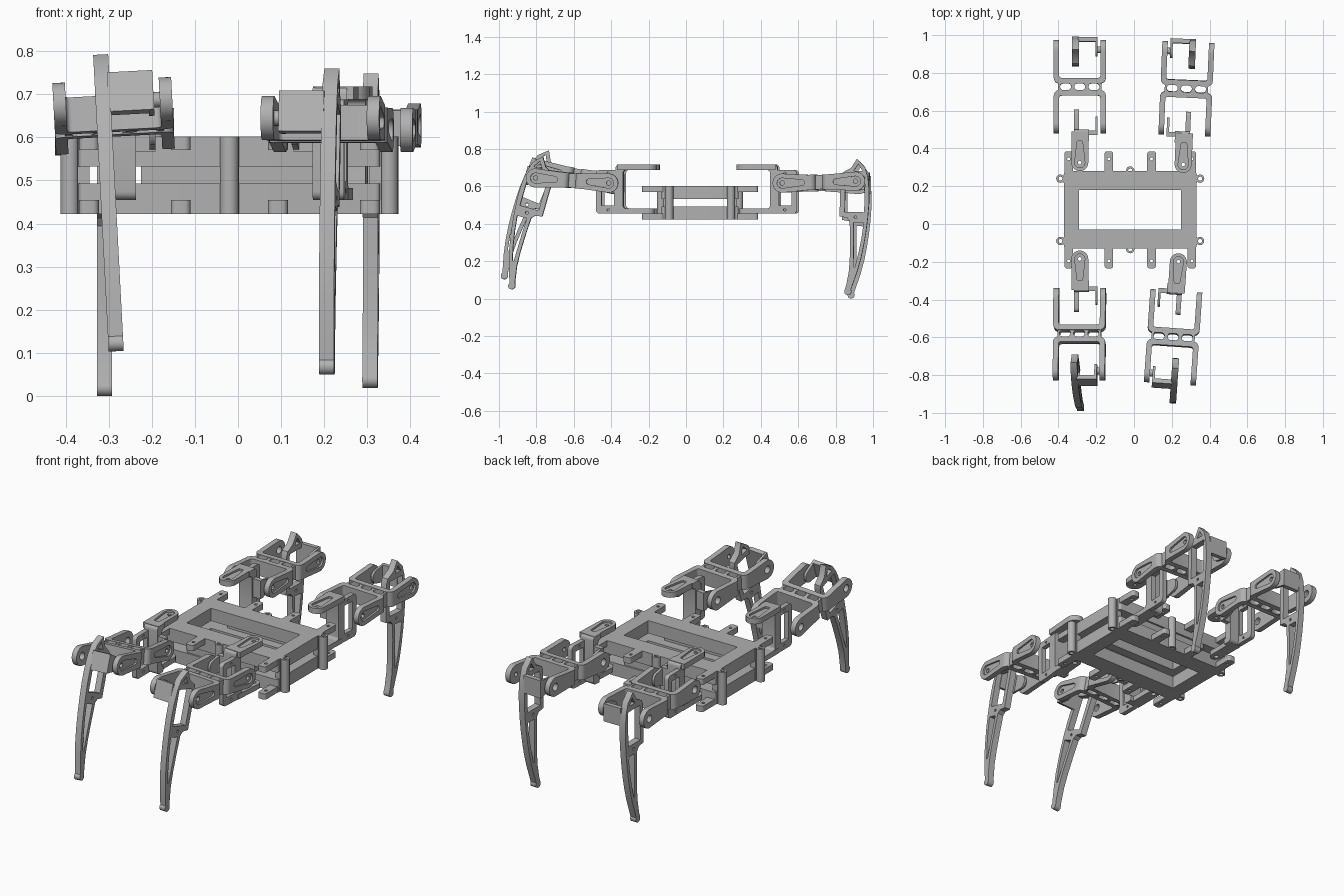
import bpy, bmesh, math
from mathutils import Matrix, Vector

if "Cube" in bpy.data.objects:
    bpy.data.objects.remove(bpy.data.objects["Cube"])

grey = bpy.data.materials.new("plastic_grey")
grey.diffuse_color = (0.44, 0.44, 0.44, 1)
grey.use_nodes = True
grey.node_tree.nodes["Principled BSDF"].inputs["Base Color"].default_value = grey.diffuse_color

# Local plane -> 3D axes (first outline axis, second outline axis, thickness axis)
PLANES = {"xy": (0, 1, 2), "xz": (0, 2, 1), "yz": (1, 2, 0)}


def plate(name, loops, plane, lo, hi, M=Matrix()):
    """Extrude an outline (first loop) with holes (other loops) from lo to hi."""
    cu = bpy.data.curves.new(name, 'CURVE')
    cu.dimensions = '2D'
    cu.fill_mode = 'BOTH'
    cu.extrude = (hi - lo) / 2
    for loop in loops:
        sp = cu.splines.new('POLY')
        sp.points.add(len(loop) - 1)
        for p, (a, b) in zip(sp.points, loop):
            p.co = (a, b, 0, 1)
        sp.use_cyclic_u = True
    tmp = bpy.data.objects.new(name + "_outline", cu)
    me = bpy.data.meshes.new_from_object(tmp)
    bpy.data.objects.remove(tmp)
    me.name = name
    bm = bmesh.new()
    bm.from_mesh(me)
    i, j, k = PLANES[plane]
    for v in bm.verts:
        q = Vector((0, 0, 0))
        q[i], q[j], q[k] = v.co.x, v.co.y, v.co.z + (lo + hi) / 2
        v.co = M @ q
    bmesh.ops.remove_doubles(bm, verts=bm.verts, dist=1e-5)
    bmesh.ops.recalc_face_normals(bm, faces=bm.faces)
    bm.to_mesh(me)
    bm.free()
    me.materials.clear()
    me.materials.append(grey)
    ob = bpy.data.objects.new(name, me)
    bpy.context.collection.objects.link(ob)
    return ob


def arc(cx, cy, r, a0, a1, n=10):
    return [(cx + r * math.cos(math.radians(a0 + (a1 - a0) * t / n)),
             cy + r * math.sin(math.radians(a0 + (a1 - a0) * t / n))) for t in range(n + 1)]


def circle(cx, cy, r, n=20):
    return arc(cx, cy, r, 0, 360, n)[:-1]


def rect(x0, y0, x1, y1, r=0.0):
    if r == 0:
        return [(x0, y0), (x1, y0), (x1, y1), (x0, y1)]
    return (arc(x1 - r, y0 + r, r, -90, 0, 5) + arc(x1 - r, y1 - r, r, 0, 90, 5)
            + arc(x0 + r, y1 - r, r, 90, 180, 5) + arc(x0 + r, y0 + r, r, 180, 270, 5))


def horn(cx):
    """Tapered slot: wide at the joint, narrow towards the middle of the part."""
    return [(cx + x, y) for x, y in arc(0, 0, 0.027, 90, 270) + arc(0.105, 0, 0.015, -90, 90, 6)]


# ---------------------------------------------------------------- body
CX, CY = -0.02, 0.075
for name, z0, z1, p0, p1 in (("lower", 0.425, 0.495, 0.425, 0.457),
                             ("upper", 0.535, 0.605, 0.573, 0.605)):
    plate(name + "_body_frame",
          [rect(-0.37, -0.13, 0.33, 0.28, 0.012), rect(-0.29, -0.03, 0.25, 0.18)], "xy", z0, z1)
    for sy in (-1, 1):
        for i, dx in enumerate((-0.326, -0.113, 0.113, 0.326)):
            x = CX + dx
            ya, yb = sorted((CY + sy * 0.19, CY + sy * 0.31))
            plate(f"{name}_prong_{i}_{sy}",
                  [rect(x - 0.023, ya, x + 0.023, yb, 0.014),
                   circle(x, CY + sy * 0.27, 0.008, 12)], "xy", p0, p1)

# Hollow posts joining both frames, each with a short neck
for i, (x, y) in enumerate([(CX + sx * 0.37, CY + sy * 0.165) for sx in (-1, 1) for sy in (-1, 1)]
                           + [(CX, CY - 0.208), (CX, CY + 0.208)]):
    plate(f"body_post_{i}", [circle(x, y, 0.022), circle(x, y, 0.011, 14)], "xy", 0.425, 0.605)
    if i < 4:
        xa, xb = sorted((x - math.copysign(0.017, x), x - math.copysign(0.045, x)))
        plate(f"body_post_neck_{i}", [rect(xa, y - 0.022, xb, y + 0.022)], "xy", 0.425, 0.605)
for sy in (-1, 1):
    ya, yb = sorted((CY + sy * 0.155, CY + sy * 0.195))
    plate(f"body_spacer_{sy}", [rect(-0.225, ya, 0.185, yb)], "xy", 0.49, 0.54)


# ---------------------------------------------------------------- legs
L = 0.393      # distance between the two pivots of a link


def rot(deg, axis):
    return Matrix.Rotation(math.radians(deg), 4, axis)


def hip(n, M):
    """C bracket on the vertical axis, with servo frame on its outer end."""
    out = arc(0, 0, 0.045, 90, 270) + [(0.165, -0.045), (0.165, 0.045)]
    plate(n + "hip_top_arm", [out, circle(0, 0, 0.01, 12)], "xy", 0.69, 0.71, M)
    plate(n + "hip_top_arm_face", [out, horn(0)], "xy", 0.71, 0.72, M)
    low = arc(0, 0, 0.032, 90, 270) + [(0.16, -0.032), (0.16, 0.032)]
    plate(n + "hip_bottom_arm", [low, circle(0, 0, 0.013, 14)], "xy", 0.457, 0.485, M)
    col = ([(0.125, 0.457)] + arc(0.155, 0.477, 0.02, -90, 0, 5) + arc(0.155, 0.70, 0.02, 0, 90, 5)
           + [(0.115, 0.72), (0.115, 0.69)] + arc(0.12, 0.675, 0.015, 90, 0, 4)
           + arc(0.12, 0.50, 0.015, 0, -90, 4))
    plate(n + "hip_column", [col], "xz", -0.05, 0.03, M)
    plate(n + "hip_servo_frame",
          [rect(0.15, 0.457, 0.28, 0.69, 0.02), rect(0.183, 0.50, 0.25, 0.655),
           circle(0.215, 0.478, 0.007, 10), circle(0.215, 0.672, 0.007, 10)], "xz", 0.004, 0.03, M)
    plate(n + "hip_cross_plate", [rect(0.145, 0.57, 0.17, 0.67)], "xz", -0.095, 0.01, M)
    plate(n + "hip_pin_tab",
          [[(0.15, 0.57)] + arc(0.205, 0.62, 0.04, -60, 60) + [(0.15, 0.67)]], "xz", -0.095, -0.082, M)


def link(n, M, side):
    """Two U brackets back to back; side is the one carrying the horn slots."""
    W, T, H = 0.138, 0.029, 0.041
    for end, base, s in (("inner", 0.0, 1), ("outer", L, -1)):
        P = M @ Matrix.Translation((base, 0, 0)) @ Matrix.Diagonal((s, side, 1, 1))
        arm = arc(0, 0, 0.051, 80, 280, 14) + [(0.135, -H), (0.135, H)]
        # One arm with a recessed horn slot, the other with a plain pin hole
        plate(f"{n}{end}_horn_arm", [arm, circle(0, 0, 0.012, 12)], "xz", W - T, W - 0.01, P)
        plate(f"{n}{end}_horn_arm_face", [arm, horn(0)], "xz", W - 0.01, W, P)
        plate(f"{n}{end}_pin_arm", [arm, circle(0, 0, 0.02)], "xz", -W, T - W, P)
        # Rounded bridge closing the U
        r, x1 = 0.03, 0.179
        bridge = ([(0.13, -W)] + arc(x1 - r, r - W, r, -90, 0, 6) + arc(x1 - r, W - r, r, 0, 90, 6)
                  + [(0.13, W), (0.13, W - T)] + arc(0.138, W - T - 0.012, 0.012, 90, 0, 4)
                  + arc(0.138, T - W + 0.012, 0.012, 0, -90, 4) + [(0.13, T - W)])
        plate(f"{n}{end}_bridge", [bridge], "xy", -H, H, P)
    # Perforated web between both brackets
    holes = [rect(v - 0.029, L / 2 - 0.0175, v + 0.029, L / 2 + 0.0175, 0.0165)
             for v in (-0.075, 0, 0.075)]
    plate(n + "web", [rect(0.17, -0.115, L - 0.17, 0.115)] +
          [[(b, a) for a, b in h] for h in holes], "xy", -0.038, 0.038, M)


def shin(n, M):
    """Curved foot blade with servo frame, pivot at the origin."""
    out = ([(0.0, 0.12), (0.045, 0.075), (0.062, 0.02), (0.07, -0.05), (0.071, -0.12), (0.066, -0.2),
            (0.059, -0.27), (0.049, -0.34), (0.036, -0.41), (0.018, -0.48), (-0.003, -0.545)]
           + arc(-0.03, -0.591, 0.019, 35, -200, 14)
           + [(-0.04, -0.56), (-0.027, -0.48), (-0.024, -0.4), (-0.026, -0.3), (-0.03, -0.215),
              (-0.045, -0.197), (-0.085, -0.19), (-0.085, 0.02), (-0.075, 0.045), (-0.03, 0.07)])
    slot = [(-0.008, -0.222), (0.045, -0.222), (0.036, -0.3), (0.022, -0.38), (0.004, -0.46),
            (-0.004, -0.46), (-0.005, -0.34)]
    window = rect(-0.058, -0.165, 0.046, 0.025)
    top_hole = [(-0.015, 0.055), (0.032, 0.055), (0.008, 0.092)]
    plate(n + "blade", [out, window, slot, top_hole, circle(0, -0.193, 0.008, 10)],
          "xz", 0.005, 0.04, M)
    # Cross plate, pin tab and pin reaching the inner side
    plate(n + "cross_plate", [rect(0.042, -0.05, 0.066, 0.048)], "xz", -0.085, 0.01, M)
    plate(n + "pin_tab", [[(0.066, -0.05), (0.066, 0.048)] + arc(0, 0, 0.037, 100, 260)],
          "xz", -0.095, -0.082, M)
    plate(n + "pin", [circle(0, 0, 0.018)], "xz", -0.112, -0.09, M)


# name, side, front/back, hip x, hip y, yaw, link pitch, roll, shin swing
LEGS = (("front_left", -1, -1, -0.287, -0.185, 0, 9.5, -3, 22),
        ("front_right", 1, -1, 0.235, -0.20, -4, 4, 0, 16),
        ("back_left", -1, 1, -0.287, 0.325, 0, -1.2, 0, -1),
        ("back_right", 1, 1, 0.26, 0.315, -2.5, 1.5, 0, -1.5))
for name, sx, sy, hx, hy, yaw, pitch, roll, swing in LEGS:
    basis = Matrix(((0, sx, 0, 0), (sy, 0, 0, 0), (0, 0, 1, 0), (0, 0, 0, 1)))
    H = Matrix.Translation((hx, hy, 0)) @ rot(yaw, 'Z') @ basis
    hip(name + "_", H)
    K = H @ Matrix.Translation((0.205, 0, 0.62)) @ rot(roll, 'X')
    link(name + "_link_", K @ rot(-pitch, 'Y'), sx)
    a = math.radians(pitch)
    S = K @ Matrix.Translation((L * math.cos(a), 0, L * math.sin(a))) @ rot(-swing, 'Y')
    shin(name + "_shin_", S)

# Settle on the floor and smooth the rounded sides
objs = [o for o in bpy.context.scene.objects if o.type == 'MESH']
low = min(v.co.z for o in objs for v in o.data.vertices)
for o in objs:
    o.data.transform(Matrix.Translation((0, 0, -low)))
    o.select_set(True)
bpy.context.view_layer.objects.active = objs[0]
bpy.ops.object.shade_smooth_by_angle(angle=math.radians(30))
